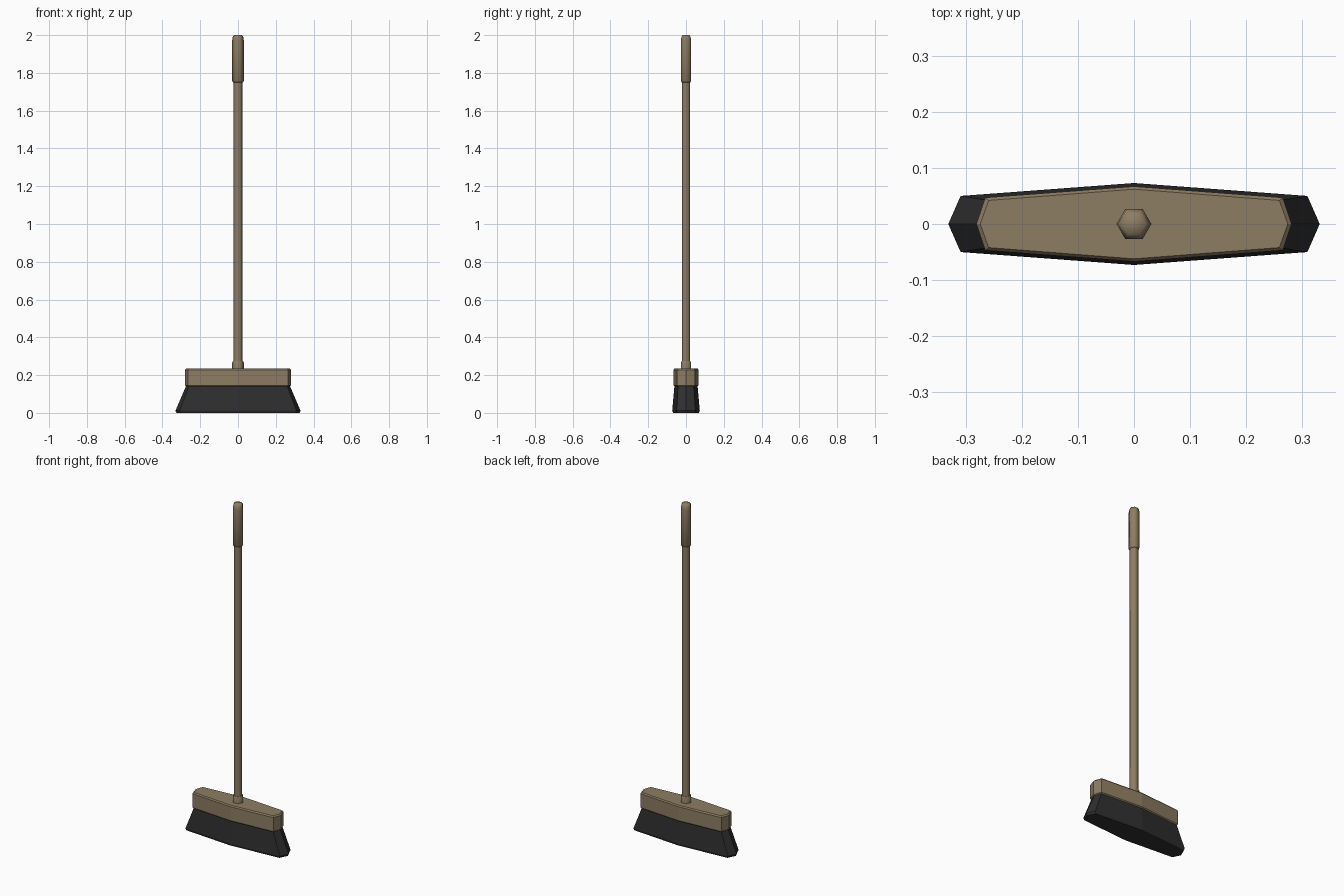
import bpy, bmesh, math

if "Cube" in bpy.data.objects:
    bpy.data.objects.remove(bpy.data.objects["Cube"])


def material(name, rgb):
    m = bpy.data.materials.new(name)
    m.diffuse_color = (*rgb, 1)
    m.use_nodes = True
    m.node_tree.nodes["Principled BSDF"].inputs["Base Color"].default_value = m.diffuse_color
    return m


WOOD = material("tan wood", (0.27, 0.205, 0.125))
BLACK = material("black bristle", (0.028, 0.028, 0.028))


def loft(name, rings, mat, smooth=False):
    """Skin a stack of equal-length closed rings and cap both ends."""
    bm = bmesh.new()
    loops = [[bm.verts.new(p) for p in ring] for ring in rings]
    n = len(loops[0])
    for a, b in zip(loops, loops[1:]):
        for i in range(n):
            j = (i + 1) % n
            bm.faces.new((a[i], a[j], b[j], b[i]))
    bm.faces.new(loops[0][::-1])
    bm.faces.new(loops[-1])
    bmesh.ops.recalc_face_normals(bm, faces=bm.faces[:])
    mesh = bpy.data.meshes.new(name)
    bm.to_mesh(mesh)
    bm.free()
    mesh.materials.append(mat)
    ob = bpy.data.objects.new(name, mesh)
    bpy.context.collection.objects.link(ob)
    if smooth:
        bpy.ops.object.select_all(action='DESELECT')
        ob.select_set(True)
        bpy.context.view_layer.objects.active = ob
        bpy.ops.object.shade_smooth_by_angle(angle=math.radians(61))
    return ob


def boat(z, tip, cx, cy, my):
    """Eight-sided head outline: pointed tips, end corners, widest at middle."""
    return [(tip, 0, z), (cx, cy, z), (0, my, z), (-cx, cy, z),
            (-tip, 0, z), (-cx, -cy, z), (0, -my, z), (cx, -cy, z)]


def hexagon(r, z):
    return [(r * math.cos(k * math.pi / 3), r * math.sin(k * math.pi / 3), z)
            for k in range(6)]


# wooden head with chamfered rims
loft("head_block", [boat(0.14, 0.274, 0.259, 0.042, 0.061),
                    boat(0.146, 0.281, 0.265, 0.047, 0.067),
                    boat(0.228, 0.281, 0.265, 0.047, 0.067),
                    boat(0.235, 0.274, 0.259, 0.042, 0.062)], WOOD)

# flared bristles
loft("bristles", [boat(0.0, 0.326, 0.305, 0.046, 0.069),
                  boat(0.012, 0.331, 0.309, 0.05, 0.073),
                  boat(0.145, 0.274, 0.259, 0.042, 0.061)], BLACK)

# socket, pole and rounded grip, all six-sided
loft("socket", [hexagon(0.031, 0.225), hexagon(0.031, 0.265),
                hexagon(0.027, 0.274)], WOOD, True)
loft("pole", [hexagon(0.0245, 0.23), hexagon(0.0245, 1.77)], WOOD, True)
loft("grip", [hexagon(0.026, 1.75), hexagon(0.031, 1.757),
              hexagon(0.031, 1.972), hexagon(0.028, 1.99),
              hexagon(0.021, 2.0)], WOOD, True)
